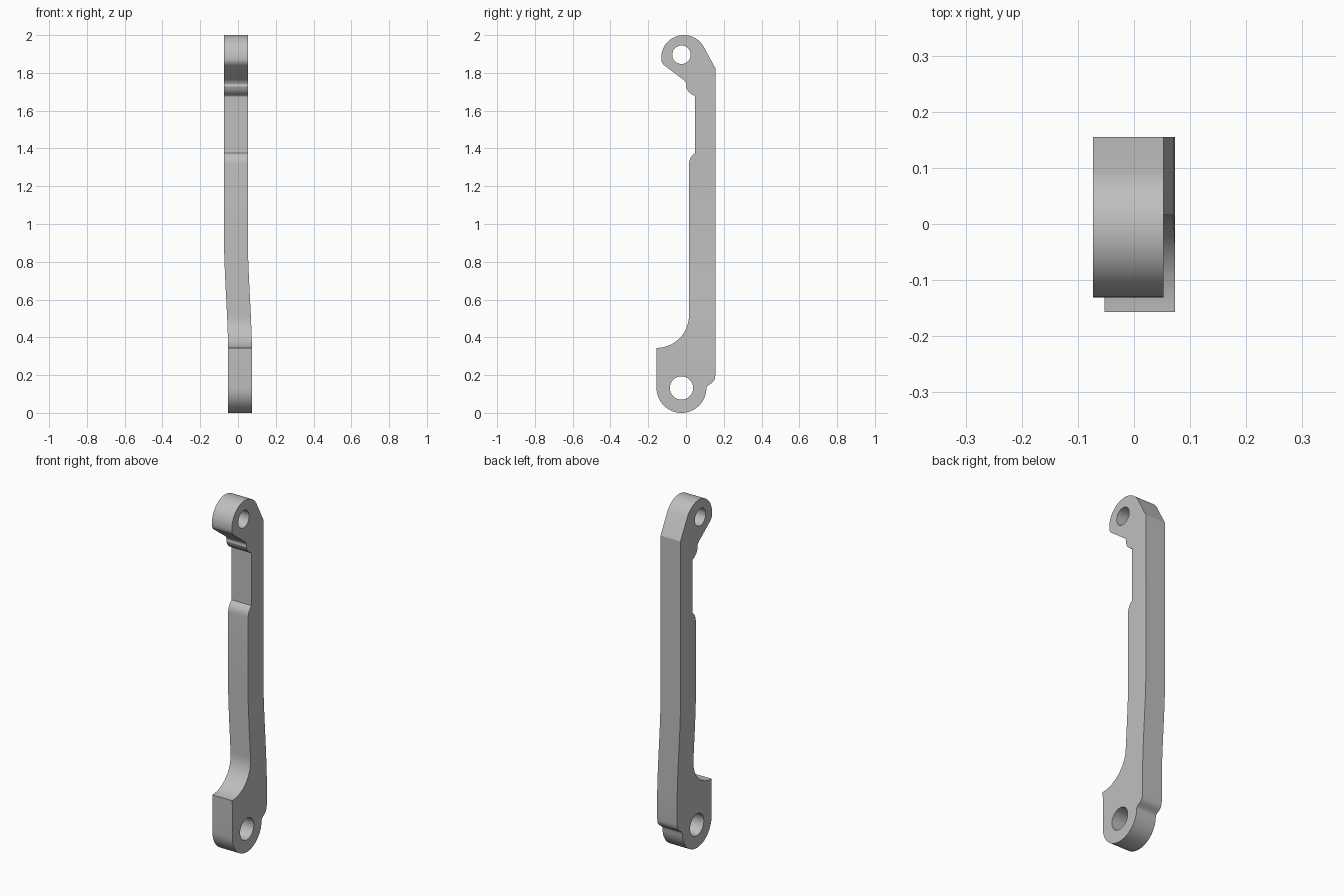
import bpy
import bmesh
from math import cos, sin, radians
from mathutils import Vector

cube = bpy.data.objects.get("Cube")
if cube:
    bpy.data.objects.remove(cube, do_unlink=True)

WIDTH = 0.126
UPPER_X, OFFSET = -0.0735, 0.021
BEND_LOW, BEND_HIGH = 0.36, 0.87


def arc(cy, cz, r, start, end, steps):
    """Points on a circular arc in the side (y, z) plane."""
    angles = [radians(start + (end - start) * i / steps) for i in range(steps + 1)]
    return [(cy + r * cos(a), cz + r * sin(a)) for a in angles]


# Side outline, counter-clockwise from the front of the lower eye
outline = arc(-0.024, 0.132, 0.132, 180, 360, 28)
outline += [(0.111, 0.139), (0.119, 0.147), (0.135, 0.156),
            (0.147, 0.168), (0.153, 0.182), (0.155, 0.2)]
outline += [(0.155, 1.825)]
outline += arc(-0.011, 1.88, 0.12, 32, 180, 24)            # upper eye
outline += [(-0.131, 1.866), (-0.126, 1.852), (-0.115, 1.84)]
outline += [(-0.013, 1.763), (-0.003, 1.753), (0.002, 1.74)]
outline += arc(0.068, 1.745, 0.07, 195, 250, 6)            # notch below the hook
outline += [(0.047, 1.675), (0.047, 1.375)]
outline += [(0.034, 1.364), (0.024, 1.35), (0.018, 1.335), (0.016, 1.315)]
outline += arc(-0.157, 0.517, 0.173, 0, -90, 18)           # fillet above the foot

holes = [arc(-0.024, 0.132, 0.062, 0, 360, 32)[:-1],
         arc(-0.024, 1.896, 0.049, 0, 360, 32)[:-1]]

# Flat side plate with both holes
bm = bmesh.new()
for loop in [outline] + holes:
    verts = [bm.verts.new((0, y, z)) for y, z in loop]
    for a, b in zip(verts, verts[1:] + verts[:1]):
        bm.edges.new((a, b))
bmesh.ops.triangle_fill(bm, use_beauty=True, use_dissolve=False,
                        edges=bm.edges[:], normal=(1, 0, 0))

# Thickness
grown = bmesh.ops.extrude_face_region(bm, geom=bm.faces[:])["geom"]
bmesh.ops.translate(bm, vec=(WIDTH, 0, 0),
                    verts=[g for g in grown if isinstance(g, bmesh.types.BMVert)])

# Cross cuts where the bar steps sideways
CUTS = 12
for i in range(CUTS + 1):
    z = BEND_LOW + (BEND_HIGH - BEND_LOW) * i / CUTS
    bmesh.ops.bisect_plane(bm, geom=bm.verts[:] + bm.edges[:] + bm.faces[:],
                           plane_co=Vector((0, 0, z)), plane_no=Vector((0, 0, 1)))

# Sideways step: mostly straight, eased at both ends
for v in bm.verts:
    t = min(max((BEND_HIGH - v.co.z) / (BEND_HIGH - BEND_LOW), 0), 1)
    eased = t * t * (3 - 2 * t)
    v.co.x += UPPER_X + OFFSET * (t + eased) / 2
bmesh.ops.recalc_face_normals(bm, faces=bm.faces[:])

mesh = bpy.data.meshes.new("offset_link_arm")
bm.to_mesh(mesh)
bm.free()
arm = bpy.data.objects.new("offset_link_arm", mesh)
bpy.context.collection.objects.link(arm)

# Plain grey
grey = bpy.data.materials.new("plain_grey")
grey.use_nodes = True
colour = (0.52, 0.52, 0.52, 1)
grey.diffuse_color = colour
grey.node_tree.nodes["Principled BSDF"].inputs["Base Color"].default_value = colour
mesh.materials.append(grey)

bpy.ops.object.select_all(action="DESELECT")
arm.select_set(True)
bpy.context.view_layer.objects.active = arm
bpy.ops.object.shade_smooth_by_angle(angle=radians(25))
